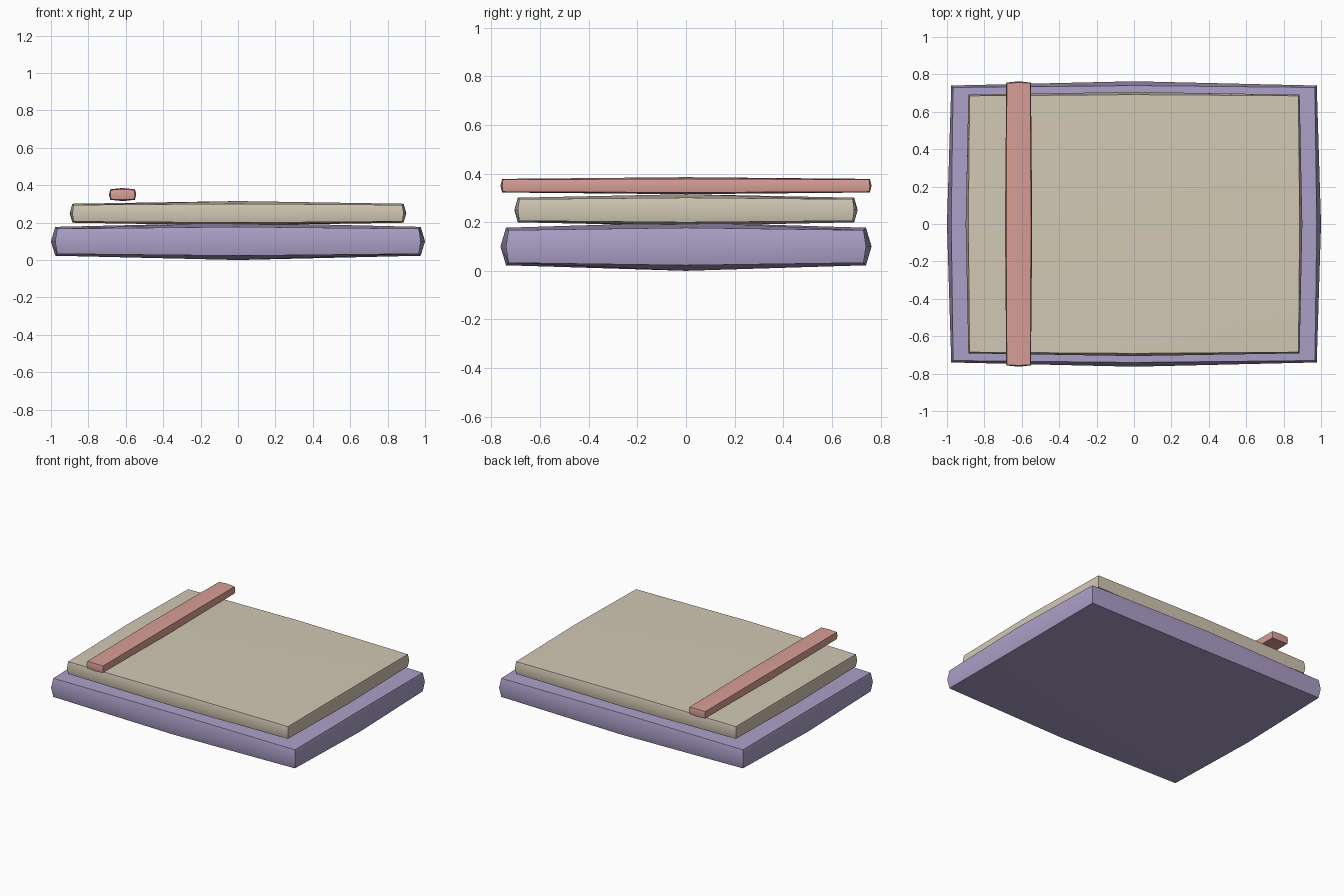
import bpy, bmesh, math
from mathutils import Vector

if "Cube" in bpy.data.objects:
    bpy.data.objects.remove(bpy.data.objects["Cube"])


def material(name, srgb):
    m = bpy.data.materials.new(name)
    m.diffuse_color = [((c / 255 + 0.055) / 1.055) ** 2.4 for c in srgb] + [1]
    m.use_nodes = True
    m.node_tree.nodes["Principled BSDF"].inputs["Base Color"].default_value = m.diffuse_color
    return m


def cushion(name, centre, half, puff, mat):
    """Box split once per axis, then inflated along its direction by 'puff'."""
    bm = bmesh.new()
    bmesh.ops.create_cube(bm, size=2)
    bmesh.ops.subdivide_edges(bm, edges=bm.edges[:], cuts=1, use_grid_fill=True)
    for v in bm.verts:
        d = Vector([round(c) for c in v.co])
        core = Vector([c * (h - puff) for c, h in zip(d, half)])
        v.co = core + d.normalized() * puff + Vector(centre)
    me = bpy.data.meshes.new(name)
    bm.to_mesh(me)
    bm.free()
    me.materials.append(mat)
    ob = bpy.data.objects.new(name, me)
    bpy.context.collection.objects.link(ob)
    bpy.ops.object.select_all(action='DESELECT')
    ob.select_set(True)
    bpy.context.view_layer.objects.active = ob
    bpy.ops.object.shade_smooth_by_angle(angle=math.radians(40))
    return ob


# Lower mattress, upper pad and the strap across it
cushion("base_mattress", (0, 0, 0.10), (1.0, 0.763, 0.10), 0.078,
        material("lavender", (172, 160, 200)))
cushion("top_pad", (0, 0, 0.25), (0.90, 0.706, 0.065), 0.049,
        material("beige", (210, 200, 180)))
cushion("cross_strap", (-0.617, 0, 0.35), (0.073, 0.763, 0.035), 0.024,
        material("dusty_pink", (216, 158, 150)))
